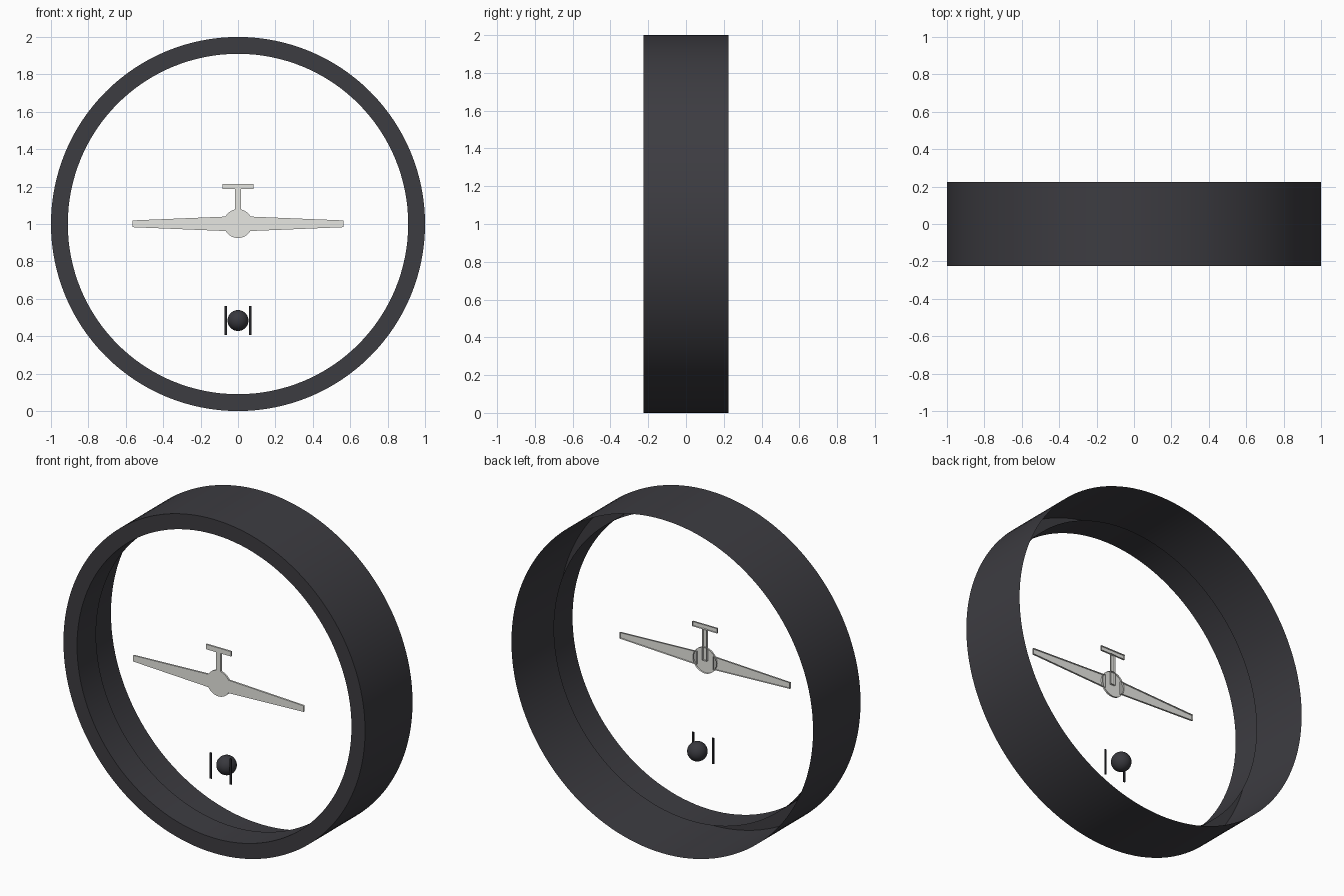
import bpy, bmesh, math

cube = bpy.data.objects.get("Cube")
if cube:
    bpy.data.objects.remove(cube, do_unlink=True)


def material(name, rgb):
    m = bpy.data.materials.new(name)
    m.use_nodes = True
    colour = (*rgb, 1)
    m.diffuse_color = colour
    m.node_tree.nodes["Principled BSDF"].inputs["Base Color"].default_value = colour
    return m


housing_grey = material("housing grey", (0.046, 0.045, 0.053))
marker_white = material("marker white", (0.8, 0.8, 0.76))
strip_black = material("strip black", (0.018, 0.018, 0.022))
ball_grey = material("ball grey", (0.04, 0.04, 0.048))


def finish(bm, name, mat, smooth=False):
    mesh = bpy.data.meshes.new(name)
    bm.to_mesh(mesh)
    bm.free()
    mesh.materials.append(mat)
    obj = bpy.data.objects.new(name, mesh)
    bpy.context.collection.objects.link(obj)
    if smooth:
        bpy.ops.object.select_all(action='DESELECT')
        obj.select_set(True)
        bpy.context.view_layer.objects.active = obj
        bpy.ops.object.shade_smooth_by_angle(angle=math.radians(30))
    return obj


def revolve(name, profile, mat, segments=128):
    """Spin an open (radius, y) profile around the instrument axis."""
    bm = bmesh.new()
    rings = []
    for i in range(segments):
        a = math.tau * i / segments
        rings.append([bm.verts.new((r * math.cos(a), y, 1 + r * math.sin(a)))
                      for r, y in profile])
    for i in range(segments):
        a, b = rings[i], rings[(i + 1) % segments]
        for j in range(len(profile) - 1):
            bm.faces.new((a[j], b[j], b[j + 1], a[j + 1]))
    return finish(bm, name, mat, smooth=True)


def plate(name, outline, mat, front, depth, closed=False, smooth=False):
    """Front face plus side walls from an (x, z) outline; the back may stay open."""
    bm = bmesh.new()
    near = [bm.verts.new((x, front, z)) for x, z in outline]
    far = [bm.verts.new((x, front + depth, z)) for x, z in outline]
    bm.faces.new(near)
    back = bm.faces.new(far[::-1])
    for i in range(len(outline)):
        k = (i + 1) % len(outline)
        bm.faces.new((near[i], far[i], far[k], near[k]))
    bmesh.ops.recalc_face_normals(bm, faces=bm.faces)
    if not closed:
        bmesh.ops.delete(bm, geom=[back], context='FACES_ONLY')
    return finish(bm, name, mat, smooth)


def box(x, z0, z1):
    return [(-x, z0), (x, z0), (x, z1), (-x, z1)]


# Housing ring: thin outer wall, front rim and a short inner sleeve, open behind
revolve("housing_ring",
        [(1, 0.225), (1, -0.225), (0.91, -0.225), (0.91, -0.045)],
        housing_grey)

# Aircraft marker: hollow pressed shapes with open backs
FRONT, DEPTH = -0.186, 0.011
disc = [(0.077 * math.cos(math.tau * i / 48), 1.002 + 0.077 * math.sin(math.tau * i / 48))
        for i in range(48)]
plate("marker_body", disc, marker_white, FRONT, DEPTH, smooth=True)
for side, s in (("left", 1), ("right", -1)):
    wing = [(s * 0.055, 0.962), (s * 0.565, 0.983), (s * 0.565, 1.019), (s * 0.055, 1.04)]
    plate(side + "_wing", wing, marker_white, FRONT, DEPTH)
plate("tail_mast", box(0.015, 1.0, 1.188), marker_white, FRONT, DEPTH)
plate("tail_plane", box(0.083, 1.186, 1.215), marker_white, FRONT, DEPTH)

# Slip ball between two upright strips
bm = bmesh.new()
bmesh.ops.create_uvsphere(bm, u_segments=32, v_segments=20, radius=0.056)
bmesh.ops.translate(bm, verts=bm.verts, vec=(0, -0.108, 0.484))
finish(bm, "slip_ball", ball_grey, smooth=True)
for side, s in (("left", 1), ("right", -1)):
    strip = [(x + s * 0.066, z) for x, z in box(0.006, 0.406, 0.561)]
    plate(side + "_strip", strip, strip_black, -0.165, 0.006, closed=True)
